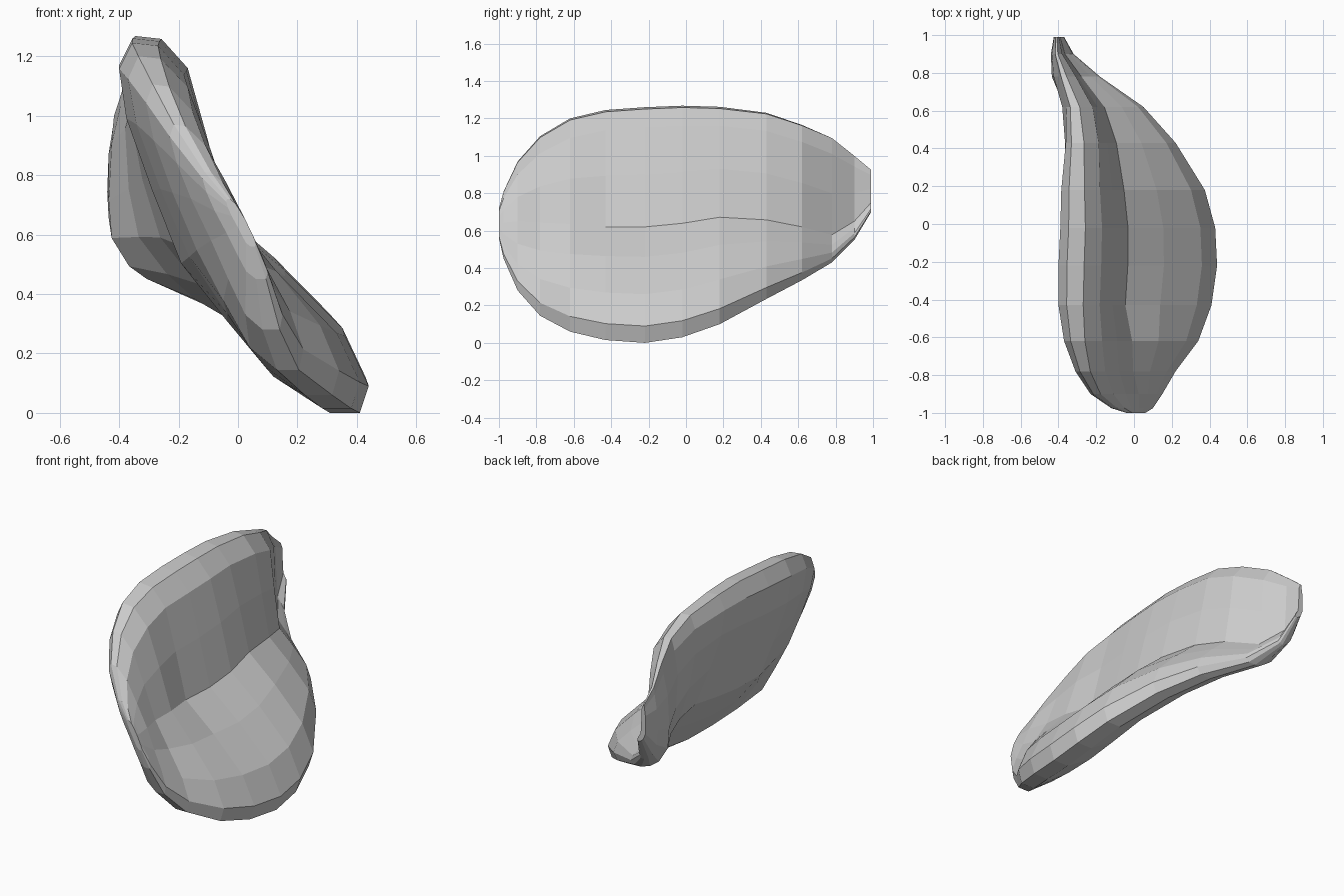
import bpy, bmesh

# Key cross-sections (x, z), same point order: top, inner face, valley, lower lip, underside, back
FRONT = [(-.21, .97), (-.17, .965), (-.10, .90), (-.03, .78), (.04, .65), (.09, .53), (.14, .42), (.17, .33),
         (.16, .28), (.10, .28), (.04, .33), (-.02, .45), (-.08, .58), (-.15, .72), (-.20, .84), (-.225, .93)]
MIDDLE = [(-.35, 1.26), (-.26, 1.25), (-.17, 1.15), (-.10, .90), (-.03, .62), (.16, .46), (.36, .26), (.44, .09),
          (.41, 0), (.31, 0), (.14, .11), (-.02, .30), (-.18, .50), (-.28, .75), (-.37, 1.0), (-.395, 1.17)]
REAR = [(-.39, 1.08), (-.36, 1.08), (-.31, 1.0), (-.30, .80), (-.28, .59), (-.23, .54), (-.19, .50), (-.18, .47),
        (-.20, .45), (-.25, .45), (-.31, .47), (-.37, .51), (-.43, .60), (-.44, .72), (-.43, .90), (-.40, 1.02)]

# Stations along the body: y, blend (-1 front, 0 middle, 1 rear), x range, z range
STATIONS = [
    (-1.0, -1, -.04, .06, .56, .72), (-.975, -1, -.12, .10, .45, .81), (-.90, -1, -.23, .15, .28, .97),
    (-.78, -.6, -.31, .22, .145, 1.105), (-.62, -.3, -.37, .34, .06, 1.20), (-.43, 0, -.40, .41, .015, 1.245),
    (-.22, 0, -.40, .44, 0, 1.26), (-.02, 0, -.39, .43, .03, 1.268), (.18, 0, -.385, .375, .10, 1.262),
    (.43, .25, -.365, .22, .235, 1.23), (.62, .55, -.38, .05, .335, 1.165), (.78, 1, -.435, -.18, .43, 1.095),
    (.90, 1, -.44, -.32, .55, 1.0), (.99, 1, -.425, -.37, .70, .925)]


def normalise(pts):
    xs, zs = zip(*pts)
    return [((x - min(xs)) / (max(xs) - min(xs)), (z - min(zs)) / (max(zs) - min(zs))) for x, z in pts]


front, middle, rear = map(normalise, (FRONT, MIDDLE, REAR))


def section(blend, x0, x1, z0, z1):
    other, t = (rear, blend) if blend > 0 else (front, -blend)
    pts = normalise([(a[0] + (b[0] - a[0]) * t, a[1] + (b[1] - a[1]) * t) for a, b in zip(middle, other)])
    return [(x0 + (x1 - x0) * u, z0 + (z1 - z0) * v) for u, v in pts]


# Loft the shell through the stations and close both ends
bm = bmesh.new()
rings = [[bm.verts.new((x, s[0], z)) for x, z in section(*s[1:])] for s in STATIONS]
n = len(MIDDLE)
for a, b in zip(rings, rings[1:]):
    for i in range(n):
        j = (i + 1) % n
        bm.faces.new((a[i], a[j], b[j], b[i]))
bm.faces.new(rings[0])
bm.faces.new(rings[-1])
bmesh.ops.recalc_face_normals(bm, faces=bm.faces)

mesh = bpy.data.meshes.new("folded_shell")
bm.to_mesh(mesh)
bm.free()
grey = bpy.data.materials.new("light_grey")
grey.diffuse_color = (.6, .6, .6, 1)
mesh.materials.append(grey)
bpy.context.collection.objects.link(bpy.data.objects.new("folded_shell", mesh))
